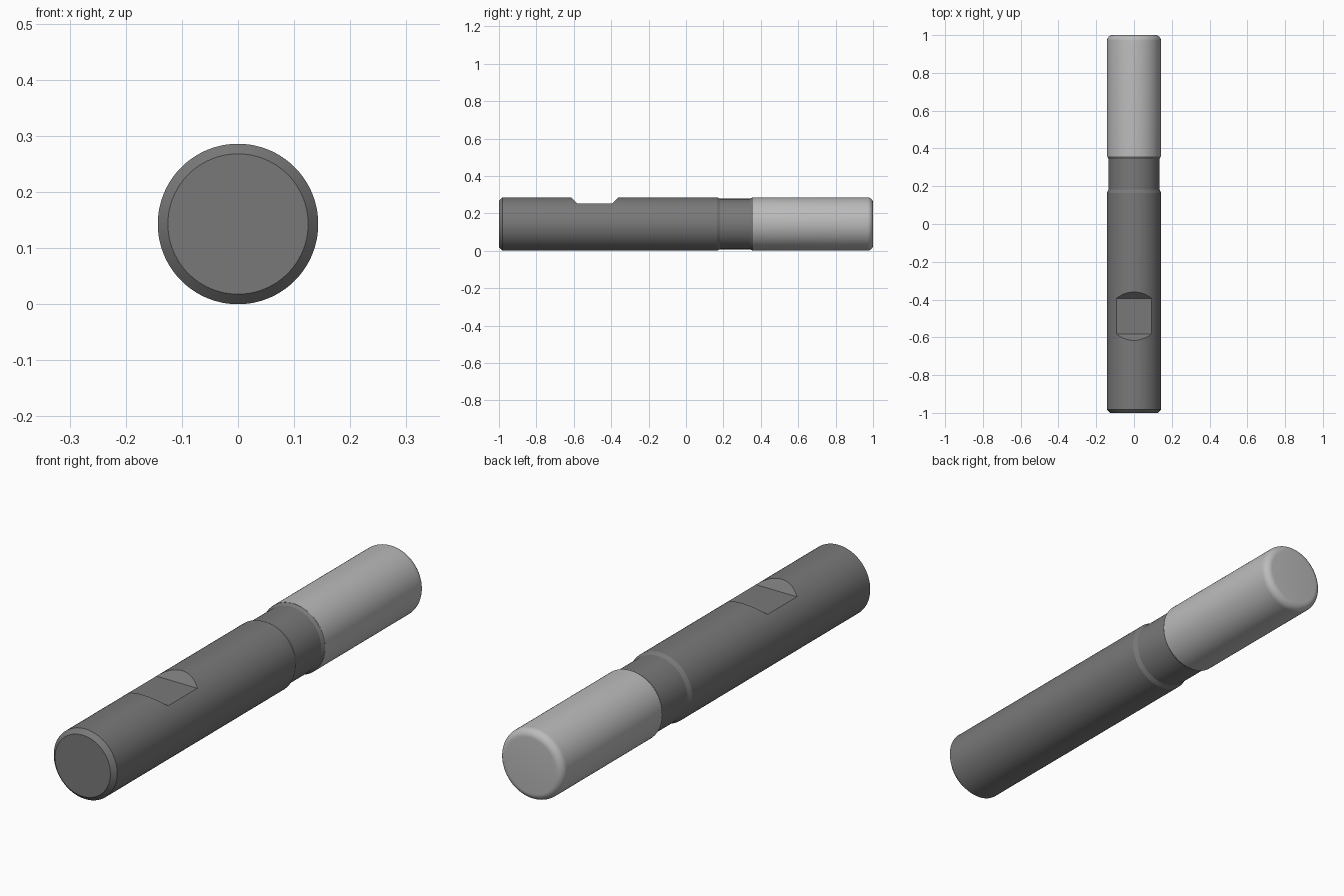
import bpy, bmesh, math

if "Cube" in bpy.data.objects:
    bpy.data.objects.remove(bpy.data.objects["Cube"])

R = 0.143          # main radius, also the axis height
SIDES = 96


def material(name, v):
    m = bpy.data.materials.new(name)
    m.diffuse_color = (v, v, v, 1)
    m.use_nodes = True
    m.node_tree.nodes["Principled BSDF"].inputs["Base Color"].default_value = m.diffuse_color
    return m


def add_object(name, bm, mat=None):
    bmesh.ops.recalc_face_normals(bm, faces=bm.faces[:])
    me = bpy.data.meshes.new(name)
    bm.to_mesh(me)
    bm.free()
    ob = bpy.data.objects.new(name, me)
    bpy.context.collection.objects.link(ob)
    if mat:
        me.materials.append(mat)
    return ob


def lathe(name, profile, mat):
    """Closed solid of revolution about the y axis from (y, radius) points."""
    bm = bmesh.new()
    rings = []
    for y, r in profile:
        rings.append([bm.verts.new((r * math.sin(a), y, R + r * math.cos(a)))
                      for a in (2 * math.pi * i / SIDES for i in range(SIDES))])
    for a, b in zip(rings, rings[1:]):
        for i in range(SIDES):
            j = (i + 1) % SIDES
            bm.faces.new((a[i], a[j], b[j], b[i]))
    bm.faces.new(rings[0])
    bm.faces.new(rings[-1])
    return add_object(name, bm, mat)


def smooth(ob):
    bpy.ops.object.select_all(action='DESELECT')
    ob.select_set(True)
    bpy.context.view_layer.objects.active = ob
    bpy.ops.object.shade_smooth_by_angle(angle=math.radians(15))


dark = material("dark_steel", 0.19)
light = material("light_steel", 0.5)

# Shank: chamfered rear end, clamping length, relieved neck
shank = lathe("shank", [(-1.0, 0.125), (-0.982, R), (0.165, R),
                        (0.183, 0.135), (0.343, 0.135), (0.357, R - 0.001)], dark)

# Clamping flat: trapezoid prism cut out of the top of the shank
flat_z, y0, y1, up = 0.252, -0.582, -0.394, 0.1
bm = bmesh.new()
section = [(y0, flat_z), (y1, flat_z), (y1 + up, flat_z + up), (y0 - up, flat_z + up)]
ends = [[bm.verts.new((x, y, z)) for y, z in section] for x in (-0.2, 0.2)]
bm.faces.new(ends[0])
bm.faces.new(ends[1])
for i in range(4):
    j = (i + 1) % 4
    bm.faces.new((ends[0][i], ends[0][j], ends[1][j], ends[1][i]))
cutter = add_object("flat_cutter", bm)

smooth(shank)
mod = shank.modifiers.new("clamping_flat", 'BOOLEAN')
mod.operation = 'DIFFERENCE'
mod.solver = 'EXACT'
mod.object = cutter
bpy.ops.object.modifier_apply(modifier=mod.name)
bpy.data.objects.remove(cutter)
smooth(shank)

# Cutting head: plain cylinder with a rounded front corner
f, n = 0.03, 8
corner = [(1 - f + f * math.sin(t), R - f + f * math.cos(t))
          for t in (math.pi / 2 * i / n for i in range(n + 1))]
head = lathe("cutting_head", [(0.357, R)] + corner, light)
smooth(head)
